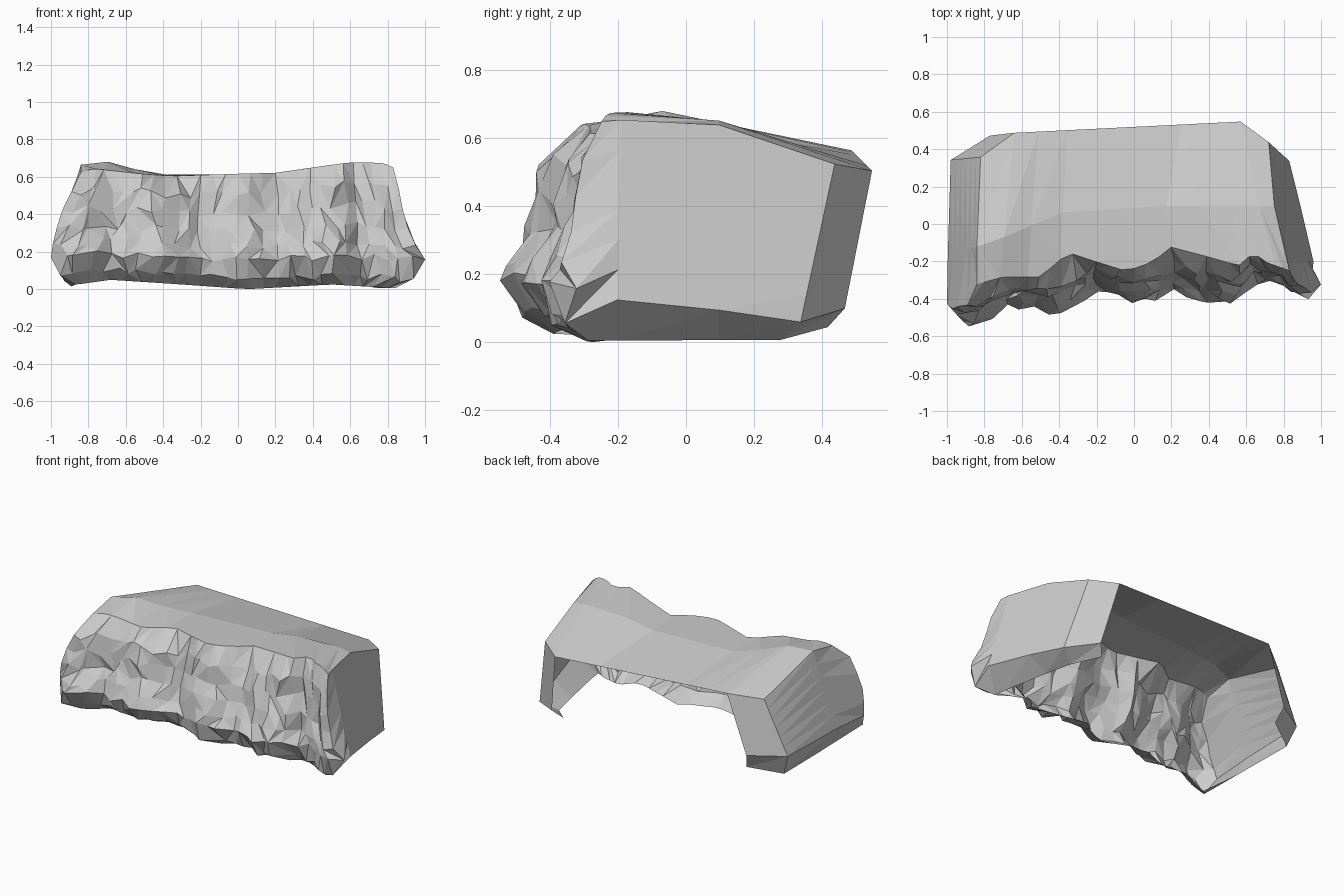
import bpy, bmesh, math, random
from mathutils import Vector

if "Cube" in bpy.data.objects:
    bpy.data.objects.remove(bpy.data.objects["Cube"])

random.seed(5)


def interp(table, x):
    if x <= table[0][0]:
        return table[0][1]
    for (a, va), (b, vb) in zip(table, table[1:]):
        if x <= b:
            return va + (vb - va) * (x - a) / (b - a)
    return table[-1][1]


# Plan outline of the foot, plan outline of the top rim, rim height, bottom height
FOOT = [(-1, -.42), (-.97, -.53), (-.87, -.545), (-.77, -.5), (-.71, -.43), (-.64, -.45),
        (-.55, -.41), (-.47, -.47), (-.39, -.485), (-.26, -.42), (-.2, -.34), (-.1, -.37),
        (0, -.42), (.13, -.4), (.18, -.34), (.3, -.38), (.5, -.42), (.59, -.37),
        (.63, -.31), (.75, -.28), (.85, -.38), (.95, -.38), (1, -.32)]
RIM = [(-.84, -.32), (-.7, -.28), (-.5, -.28), (-.35, -.15), (-.2, -.2), (-.04, -.25),
       (.1, -.2), (.2, -.12), (.35, -.16), (.56, -.22), (.64, -.15), (.7, -.2), (.84, -.25)]
RIM_Z = [(-.84, .63), (-.78, .65), (-.5, .62), (-.35, .61), (0, .622), (.2, .627),
         (.5, .67), (.6, .683), (.78, .68), (.84, .65)]
BASE_Z = [(-.86, .03), (-.68, .055), (-.3, .03), (.05, .005), (.5, .03), (.83, .01)]

# Per-row profile of the face: height fraction, forward bulge, end widths
HEIGHT = [0, .08, .24, .36, .5, .66, .83, 1]
BULGE = [.3, .8, 1, .88, .66, .56, .4, 0]
BULGE_LEFT = [.3, .75, 1, .85, .62, .55, .5, 0]
W_LEFT = [.87, .95, 1, .99, .97, .94, .89, .84]
W_RIGHT = [.84, .94, 1, .95, .91, .88, .86, .83]
ROWS = len(HEIGHT)


def side_column(flange, low, top):
    low, top = Vector(low), Vector(top)
    return [Vector(flange)] + [low.lerp(top, k / (ROWS - 2)) for k in range(ROWS - 1)]


def face_column(x0, end):
    column = []
    for k in range(ROWS):
        w = (W_LEFT if x0 < 0 else W_RIGHT)[k]
        x = x0 * (1 - (1 - w) * x0 * x0)
        inner = not end and 0 < k < ROWS - 1
        if inner and abs(x0) < .95:
            x += random.uniform(-.025, .025)
        bulge = (BULGE_LEFT if x < -.28 else BULGE)[k]
        rim = interp(RIM, x)
        y = rim + (interp(FOOT, x) - rim) * bulge
        z0, z1 = interp(BASE_Z, x), interp(RIM_Z, x)
        z = z0 + (z1 - z0) * HEIGHT[k]
        if inner:
            z += random.uniform(-.022, .022)
            y += random.uniform(-.022, .022)
            # crevices between the boulders
            for gx in (-.23, .16, .61):
                y += .04 * math.exp(-((x - gx) / .04) ** 2) * (1 if k > 2 else .3)
        column.append(Vector((x, max(y, -.545), z)))
    return column


left = [side_column((-.74, .43, .09), (-.77, .475, .19), (-.64, .49, .57)),
        side_column((-.93, .31, .05), (-.98, .345, .19), (-.82, .36, .53)),
        side_column((-.89, -.1, .02), (-.995, -.15, .19), (-.84, -.12, .67))]
right = [side_column((.83, -.2, .01), (.96, -.2, .13), (.82, -.19, .66)),
         side_column((.77, .1, .012), (.89, .1, .1), (.75, .1, .645)),
         side_column((.73, .28, .012), (.83, .34, .065), (.72, .44, .53)),
         side_column((.6, .42, .05), (.65, .47, .105), (.57, .55, .51))]
N = 31
face = [face_column(-1 + 2 * i / (N - 1), i in (0, N - 1)) for i in range(N)]

bm = bmesh.new()


def add_strip(a, b, rough):
    """Join two vertex rows; rough strips get random diagonals."""
    for k in range(len(a) - 1):
        p, q, r, s = a[k], b[k], b[k + 1], a[k + 1]
        if random.random() < .5 or not rough:
            tris = ((p, q, r), (p, r, s))
        else:
            tris = ((p, q, s), (q, r, s))
        for t in tris:
            if len(set(t)) == 3:
                bm.faces.new(t)


# Rocky front and the two flat ends, with the turned-under foot
grid = [[bm.verts.new(p) for p in col] for col in left + face + right]
for i in range(len(grid) - 1):
    add_strip(grid[i], grid[i + 1], 2 < i < 2 + N)

# Top sheet: front rim swept back to the sloping rear edge
rim = [c[-1] for c in grid]
L1, L2 = rim[1], rim[2]
R1, R2, R3 = rim[N + 3], rim[N + 4], rim[N + 5]
front = rim[3:3 + N]
BACK_Y = [(-.82, .36), (-.64, .49), (.57, .55), (.72, .44)]
BACK_Z = [(-.82, .53), (-.64, .57), (.57, .51), (.72, .53)]
M = 10
picks = [round(i * (N - 1) / M) for i in range(M + 1)]
mid, rear = [L2], [L1]
for i in range(1, M):
    xb = -.64 if i == 1 else .57 if i == M - 1 else -.82 + 1.54 * i / M
    f = front[picks[i]].co
    y = interp([(-.8, -.1), (-.3, .1)], f.x)
    z = f.z * .9 + interp(BACK_Z, xb) * .1
    z += interp([(-.78, .055), (-.5, .01), (-.2, 0)], f.x) + random.uniform(-.008, .008)
    mid.append(bm.verts.new((f.x * .7 + xb * .3, y, z)))
    rear.append(rim[0] if i == 1 else rim[-1] if i == M - 1 else
                bm.verts.new((xb, interp(BACK_Y, xb), interp(BACK_Z, xb))))
mid.append(R2)
rear.append(R3)
for i in range(M):
    a, b = picks[i], picks[i + 1]
    for j in range(a, b):
        bm.faces.new((front[j], front[j + 1], mid[i]))
    bm.faces.new((front[b], mid[i + 1], mid[i]))
    add_strip([mid[i], rear[i]], [mid[i + 1], rear[i + 1]], True)
bm.faces.new((front[-1], R1, R2))

bmesh.ops.recalc_face_normals(bm, faces=bm.faces)
# Make the open shell face outward
if sum(f.normal.z * f.calc_area() for f in bm.faces) < 0:
    bmesh.ops.reverse_faces(bm, faces=bm.faces)
# Merge nearly flat triangles on the ends and top
bmesh.ops.dissolve_limit(bm, angle_limit=math.radians(4), verts=bm.verts, edges=bm.edges)

# Recentre on the ground
for axis in range(3):
    vals = [v.co[axis] for v in bm.verts]
    shift = min(vals) if axis == 2 else (min(vals) + max(vals)) / 2
    for v in bm.verts:
        v.co[axis] -= shift

mesh = bpy.data.meshes.new("cliff_rock")
bm.to_mesh(mesh)
bm.free()
bpy.context.collection.objects.link(bpy.data.objects.new("cliff_rock", mesh))
